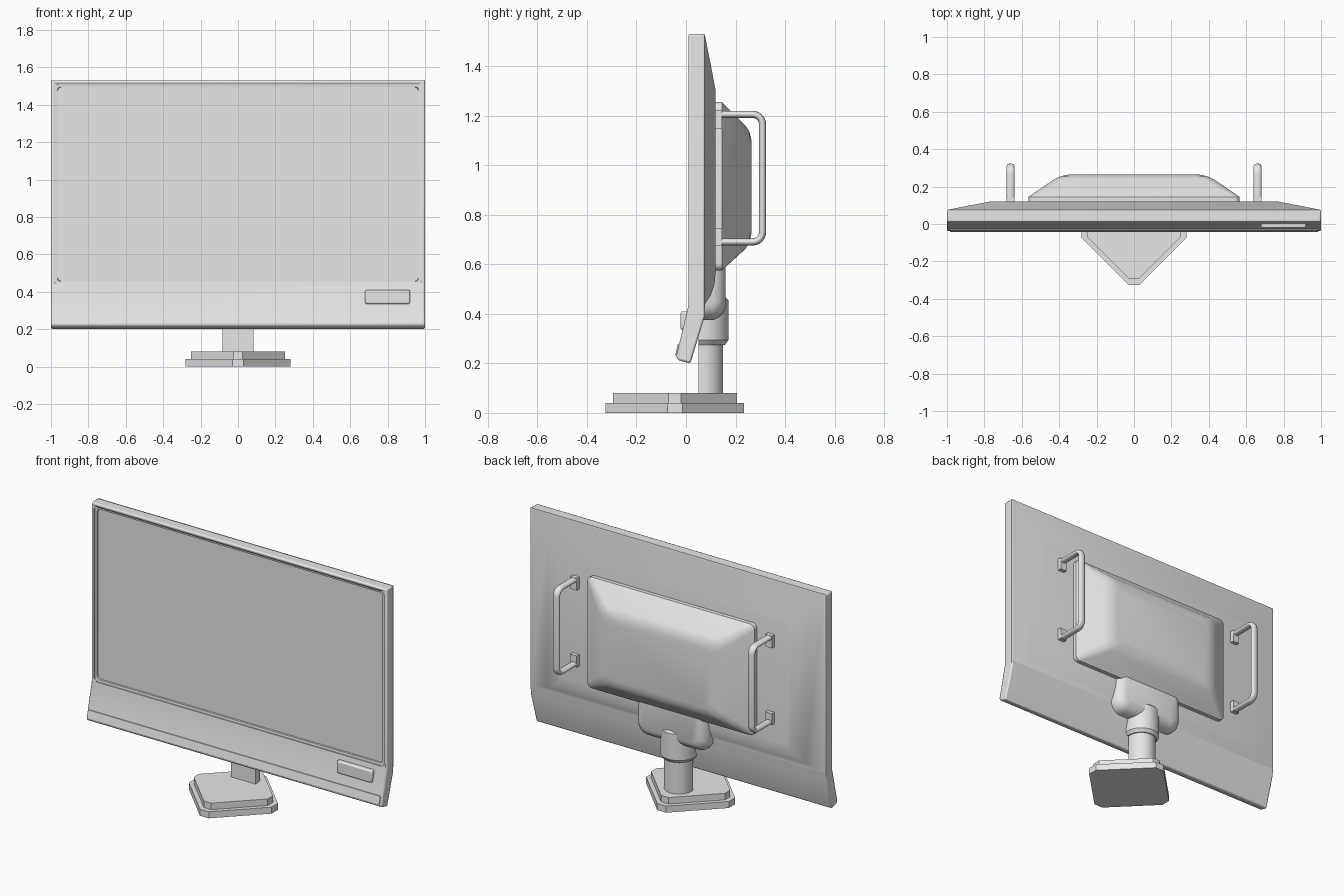
import bpy, bmesh
from math import sin, cos, pi, radians

if "Cube" in bpy.data.objects:
    bpy.data.objects.remove(bpy.data.objects["Cube"], do_unlink=True)

grey = bpy.data.materials.new("plain_grey")
grey.use_nodes = True
COLOUR = (0.8, 0.8, 0.8, 1)
grey.diffuse_color = COLOUR
grey.node_tree.nodes["Principled BSDF"].inputs["Base Color"].default_value = COLOUR


def smooth(ob, angle=30):
    bpy.ops.object.select_all(action="DESELECT")
    ob.select_set(True)
    bpy.context.view_layer.objects.active = ob
    bpy.ops.object.shade_smooth_by_angle(angle=radians(angle))


def loft(name, rings):
    """Join equal-length rings of points into a capped solid."""
    bm = bmesh.new()
    loops = [[bm.verts.new(p) for p in ring] for ring in rings]
    n = len(loops[0])
    for a, b in zip(loops, loops[1:]):
        for i in range(n):
            j = (i + 1) % n
            bm.faces.new((a[i], a[j], b[j], b[i]))
    bm.faces.new(loops[0][::-1])
    bm.faces.new(loops[-1])
    bmesh.ops.recalc_face_normals(bm, faces=bm.faces)
    mesh = bpy.data.meshes.new(name)
    bm.to_mesh(mesh)
    bm.free()
    mesh.materials.append(grey)
    ob = bpy.data.objects.new(name, mesh)
    bpy.context.collection.objects.link(ob)
    smooth(ob)
    return ob


def bevel(ob, width, segments=2):
    mod = ob.modifiers.new("bevel", "BEVEL")
    mod.width = width
    mod.segments = segments
    mod.limit_method = "ANGLE"


def side_prism(name, profile, half):
    """Extrude a (y, z) profile across x."""
    return loft(name, [[(x, y, z) for y, z in profile] for x in (-half, half)])


def round_rect(y, half, z0, z1, r, steps=5):
    """Rounded rectangle facing y."""
    pts = []
    corners = [(half - r, z1 - r), (r - half, z1 - r), (r - half, z0 + r), (half - r, z0 + r)]
    for k, (cx, cz) in enumerate(corners):
        for i in range(steps + 1):
            a = (k + i / steps) * pi / 2
            pts.append((cx + r * cos(a), y, cz + r * sin(a)))
    return pts


def rect(y, half, z0, z1):
    return [(half, y, z1), (-half, y, z1), (-half, y, z0), (half, y, z0)]


def d_ring(z, r, front=0.05, centre=0.067, steps=24):
    """Half round at the back, flat at the front."""
    arc = [(r * cos(pi * i / steps), centre + r * sin(pi * i / steps), z) for i in range(steps + 1)]
    return arc + [(-r, front, z), (r, front, z)]


def box(name, x0, x1, y0, y1, z0, z1):
    return loft(name, [[(x0, y0, z), (x1, y0, z), (x1, y1, z), (x0, y1, z)] for z in (z0, z1)])


# Stepped diamond foot with clipped corners
def diamond(z, half, c, cy=-0.045):
    return [(half, cy - c, z), (half, cy + c, z), (c, cy + half, z), (-c, cy + half, z),
            (-half, cy + c, z), (-half, cy - c, z), (-c, cy - half, z), (c, cy - half, z)]


loft("base_lower", [diamond(0, 0.28, 0.03), diamond(0.04, 0.28, 0.03)])
loft("base_upper", [diamond(0.04, 0.25, 0.025), diamond(0.08, 0.25, 0.025)])

# Neck, collar and bracket
loft("neck", [d_ring(0.08, 0.083), d_ring(0.4, 0.083)])
loft("neck_collar", [d_ring(z, r) for z, r in
                     ((0.275, 0.09), (0.295, 0.105), (0.455, 0.105), (0.475, 0.085))])
loft("stand_bracket", [round_rect(y, 0.24 - s, 0.375 + s, 0.7, 0.07 - s / 2) for y, s in
                       ((0.06, 0), (0.11, 0), (0.135, 0.012), (0.15, 0.028), (0.16, 0.05))])

# Display body with a chin kicked forward
body = side_prism("display_body", [
    (0.01, 0.435), (0.01, 1.53), (0.077, 1.53), (0.077, 0.395),
    (0.018, 0.2), (-0.03, 0.212), (-0.04, 0.226)], 1.0)
bevel(body, 0.008)

# Stepped recess for the screen
cutter = loft("screen_cutter", [round_rect(y, 0.98 - s, 0.44 + s, 1.51 - s, 0.02) for y, s in
                                ((-0.1, 0), (0.016, 0), (0.018, 0.014), (0.026, 0.016))])
cutter.hide_render = True
cutter.hide_viewport = True
cut = body.modifiers.new("screen_recess", "BOOLEAN")
cut.object = cutter
cut.solver = "EXACT"

# Raised strip and control bar on the chin
side_prism("chin_strip", [(-0.01, 0.28), (-0.033, 0.278), (-0.044, 0.231), (-0.02, 0.231)], 0.985)
bar = box("control_bar", 0.68, 0.92, -0.022, 0.01, 0.335, 0.41)
bevel(bar, 0.008)

# Sloped back shell, curving in at the bottom
loft("back_shell", [rect(0.075, 1.0, 0.42, 1.53), rect(0.077, 0.99, 0.44, 1.52),
                    rect(0.1, 0.875, 0.475, 1.405), rect(0.115, 0.795, 0.52, 1.325),
                    rect(0.12, 0.77, 0.57, 1.3)])

# Rear housing with soft shoulders
loft("rear_housing", [round_rect(*p) for p in (
    (0.115, 0.565, 0.575, 1.255, 0.03), (0.145, 0.565, 0.575, 1.255, 0.03),
    (0.24, 0.425, 0.662, 1.16, 0.05), (0.256, 0.39, 0.69, 1.135, 0.05),
    (0.264, 0.35, 0.725, 1.1, 0.05))])

# Pair of carrying handles with mounting pads
TOP, LOW, BACK, BEND = 1.205, 0.69, 0.309, 0.04
path = [(0.115, TOP)]
for cz, start in ((TOP - BEND, pi / 2), (LOW + BEND, 0)):
    for i in range(7):
        a = start - i * pi / 12
        path.append((BACK - BEND + BEND * cos(a), cz + BEND * sin(a)))
path.append((0.115, LOW))

for side, x in (("left", 0.66), ("right", -0.66)):
    curve = bpy.data.curves.new(side + "_handle", "CURVE")
    curve.dimensions = "3D"
    curve.bevel_depth = 0.0145
    curve.bevel_resolution = 4
    curve.use_fill_caps = True
    spline = curve.splines.new("POLY")
    spline.points.add(len(path) - 1)
    for point, (y, z) in zip(spline.points, path):
        point.co = (0, y, z, 1)
    curve.materials.append(grey)
    handle = bpy.data.objects.new(side + "_handle", curve)
    bpy.context.collection.objects.link(handle)
    handle.location.x = x
    handle.scale.x = 1.5
    for spot, z0, z1 in (("upper", 1.145, 1.22), ("lower", 0.675, 0.745)):
        box(side + "_handle_" + spot + "_pad", x - 0.022, x + 0.022, 0.115, 0.145, z0, z1)
